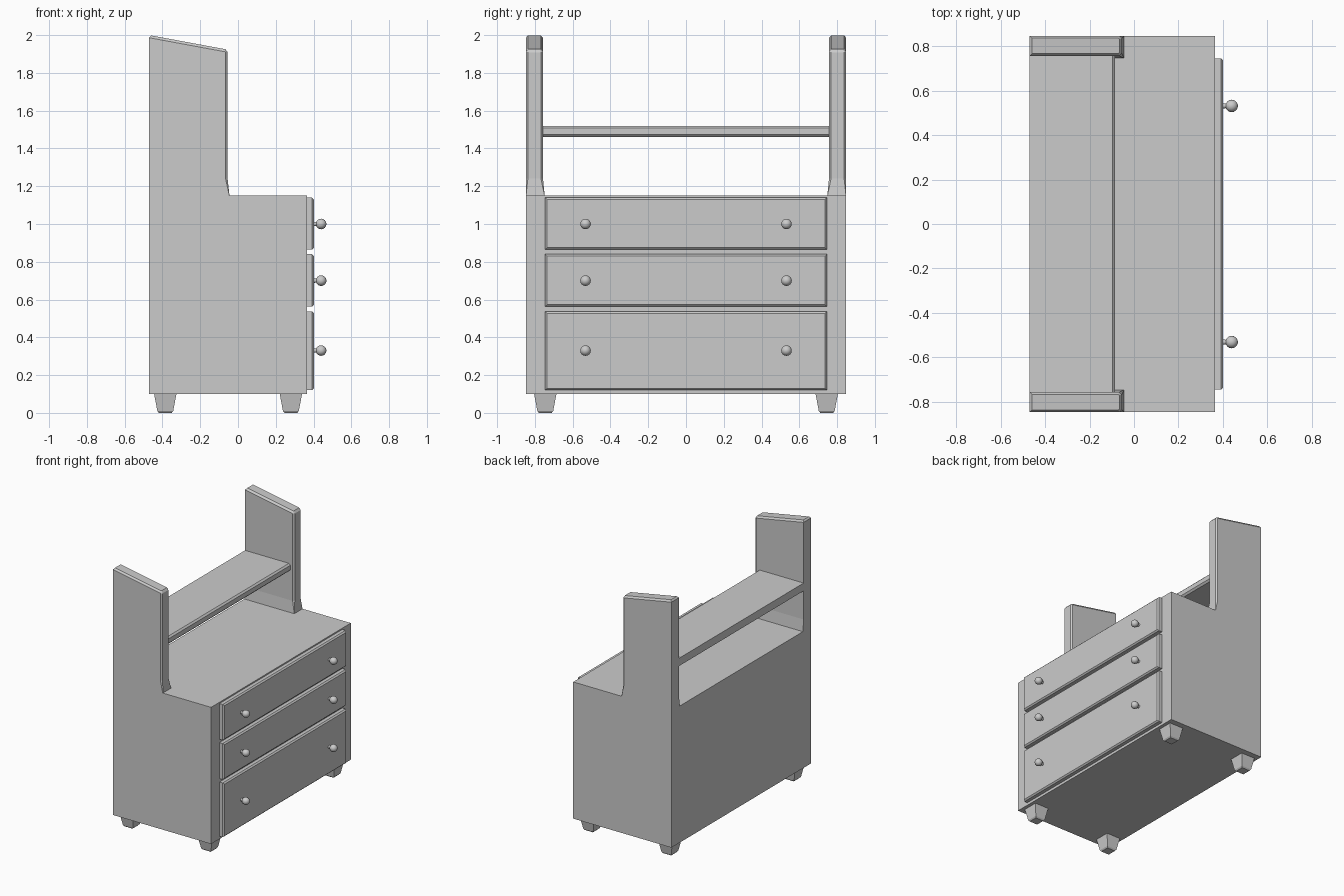
import bpy, bmesh, math

if "Cube" in bpy.data.objects:
    bpy.data.objects.remove(bpy.data.objects["Cube"])

W = 0.848           # half width
BACK, FRONT = -0.47, 0.365


def finish(name, bm):
    bmesh.ops.recalc_face_normals(bm, faces=bm.faces)
    me = bpy.data.meshes.new(name)
    bm.to_mesh(me)
    bm.free()
    ob = bpy.data.objects.new(name, me)
    bpy.context.collection.objects.link(ob)
    return ob


def loft(name, rings):
    """Skin a stack of closed rings and cap both ends."""
    bm = bmesh.new()
    vs = [[bm.verts.new(p) for p in r] for r in rings]
    n = len(rings[0])
    for a, b in zip(vs, vs[1:]):
        for i in range(n):
            j = (i + 1) % n
            bm.faces.new((a[i], a[j], b[j], b[i]))
    bm.faces.new(vs[0])
    bm.faces.new(vs[-1])
    return finish(name, bm)


def box(name, x0, x1, y0, y1, z0, z1):
    return loft(name, [[(x0, y0, z), (x1, y0, z), (x1, y1, z), (x0, y1, z)] for z in (z0, z1)])


def plate(name, x0, x1, y, z0, z1, c):
    """Slab whose front (+x) face has chamfered edges."""
    def ring(x, d):
        return [(x, -y + d, z0 + d), (x, y - d, z0 + d), (x, y - d, z1 - d), (x, -y + d, z1 - d)]
    return loft(name, [ring(x0, 0), ring(x1 - c, 0), ring(x1, c)])


# Carcass
box("cabinet_body", BACK, FRONT, -W, W, 0.10, 1.15)

# Uprights: square at the foot, chamfered front edges, sloped chamfered top
def upright_ring(s, z, front, inner, c, inset=0.0, slope=0.0):
    b, f, i, o = BACK + inset, front - inset, inner + inset, W - inset
    pts = [(b, o), (f - c, o), (f, o - c), (f, i + c), (f - c, i), (b, i)]
    return [(x, s * y, z - slope * (x - BACK)) for x, y in pts]


for s, side in ((-1, "left"), (1, "right")):
    loft(side + "_upright", [
        upright_ring(s, 1.15, -0.045, 0.748, 0.001),
        upright_ring(s, 1.24, -0.055, 0.757, 0.011),
        upright_ring(s, 1.986, -0.055, 0.757, 0.011, 0, 0.185),
        upright_ring(s, 2.0, -0.055, 0.757, 0.004, 0.011, 0.185)])

# Shelf between the uprights, chamfered along its front edge
shelf = [(BACK, 1.46), (-0.098, 1.46), (-0.085, 1.473), (-0.085, 1.508), (-0.097, 1.52), (BACK, 1.52)]
loft("shelf", [[(x, y, z) for x, z in shelf] for y in (-0.76, 0.76)])

# Drawers with lathed knobs
knob = [(0.398, 0.012), (0.416, 0.010)]
knob += [(0.44 - 0.028 * math.cos(a), 0.028 * math.sin(a))
         for a in [math.radians(d) for d in (28, 50, 70, 90, 110, 130, 150, 170)]]
SEG = 16
for label, z0, z1, zk in (("bottom", 0.12, 0.537, 0.33), ("middle", 0.563, 0.84, 0.70), ("top", 0.865, 1.14, 1.0)):
    plate(label + "_drawer", FRONT - 0.005, 0.402, 0.746, z0, z1, 0.01)
    for s, side in ((-1, "left"), (1, "right")):
        ob = loft(f"{label}_{side}_knob", [
            [(x, s * 0.532 + r * math.cos(2 * math.pi * k / SEG), zk + r * math.sin(2 * math.pi * k / SEG))
             for k in range(SEG)] for x, r in knob])
        bpy.ops.object.select_all(action='DESELECT')
        ob.select_set(True)
        bpy.context.view_layer.objects.active = ob
        bpy.ops.object.shade_smooth_by_angle(angle=math.radians(35))

# Tapered feet
for xs, end in ((-0.385, "back"), (0.28, "front")):
    for s, side in ((-1, "left"), (1, "right")):
        loft(f"{end}_{side}_foot", [
            [(xs + h * a, s * 0.745 + h * b, z) for a, b in ((-1, -1), (1, -1), (1, 1), (-1, 1))]
            for z, h in ((0, 0.034), (0.01, 0.042), (0.10, 0.059))])
